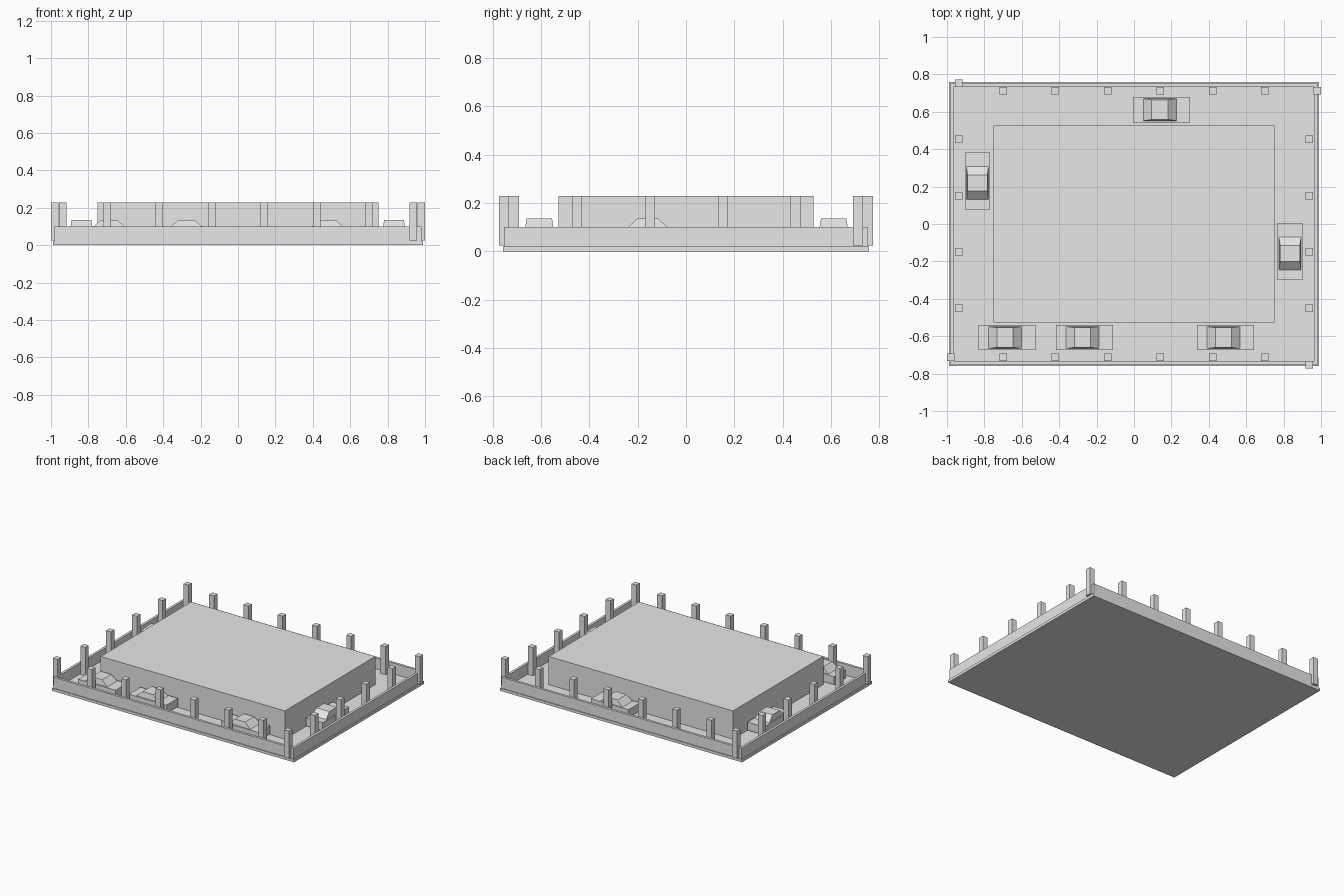
import bpy
import bmesh
from math import pi
from mathutils import Matrix

cube = bpy.data.objects.get("Cube")
if cube:
    bpy.data.objects.remove(cube, do_unlink=True)

grey = bpy.data.materials.new("plain grey")
grey.use_nodes = True
grey.diffuse_color = (0.8, 0.8, 0.8, 1)
grey.node_tree.nodes["Principled BSDF"].inputs["Base Color"].default_value = (0.8, 0.8, 0.8, 1)

FLOOR, WALL_TOP, ROOF = 0.02, 0.1, 0.228


def add_box(bm, centre, size, z0, z1, top=(1, 1)):
    """Box between two heights; its top face can be scaled to form a taper."""
    verts = bmesh.ops.create_cube(bm, size=1)["verts"]
    for v in verts:
        sx, sy = top if v.co.z > 0 else (1, 1)
        v.co.x = centre[0] + v.co.x * size[0] * sx
        v.co.y = centre[1] + v.co.y * size[1] * sy
        v.co.z = z1 if v.co.z > 0 else z0
    return verts


def finish(name, bm):
    mesh = bpy.data.meshes.new(name)
    bm.to_mesh(mesh)
    bm.free()
    mesh.materials.append(grey)
    obj = bpy.data.objects.new(name, mesh)
    bpy.context.collection.objects.link(obj)
    return obj


def box(name, centre, size, z0, z1):
    bm = bmesh.new()
    add_box(bm, centre, size, z0, z1)
    return finish(name, bm)


# Ground slab and central building
box("ground_slab", (0, 0), (1.976, 1.516), 0, FLOOR)
box("building", (0, 0), (1.504, 1.054), FLOOR, ROOF)

# Low perimeter walls
for side, label in ((-1, "front"), (1, "back")):
    box(label + "_wall", (0, side * 0.744), (1.96, 0.018), FLOOR, WALL_TOP)
for side, label in ((-1, "right"), (1, "left")):
    box(label + "_wall", (side * 0.971, 0), (0.018, 1.47), FLOOR, WALL_TOP)

# Posts inside the walls, then the four staggered corner posts
POST = (0.04, 0.04)
for side, label in ((-1, "front"), (1, "back")):
    for i in range(6):
        box(f"{label}_post_{i + 1}", (-0.7 + 0.28 * i, side * 0.712), POST, FLOOR, ROOF)
for side, label in ((-1, "right"), (1, "left")):
    for i in range(4):
        box(f"{label}_post_{i + 1}", (side * 0.938, -0.45 + 0.301 * i), POST, FLOOR, ROOF)
for side in (-1, 1):
    box("corner_post", (side * 0.98, side * 0.712), POST, FLOOR + 0.005, ROOF)
    box("corner_post", (-side * 0.938, side * 0.753), POST, FLOOR + 0.005, ROOF)


# Parked cars: a flat body with a tapered cabin
def car(name, x, y, angle=0):
    bm = bmesh.new()
    add_box(bm, (0, 0), (0.305, 0.135), 0.035, 0.095)
    add_box(bm, (-0.01, 0), (0.176, 0.118), 0.095, 0.135, top=(0.49, 0.89))
    bm.transform(Matrix.Translation((x, y, 0)) @ Matrix.Rotation(angle, 4, "Z"))
    finish(name, bm)


for i, x in enumerate((-0.68, -0.265, 0.488)):
    car(f"front_car_{i + 1}", x, -0.607)
car("back_car", 0.148, 0.611)
car("right_car", -0.837, 0.229, pi / 2)
car("left_car", 0.834, -0.148, pi / 2)
